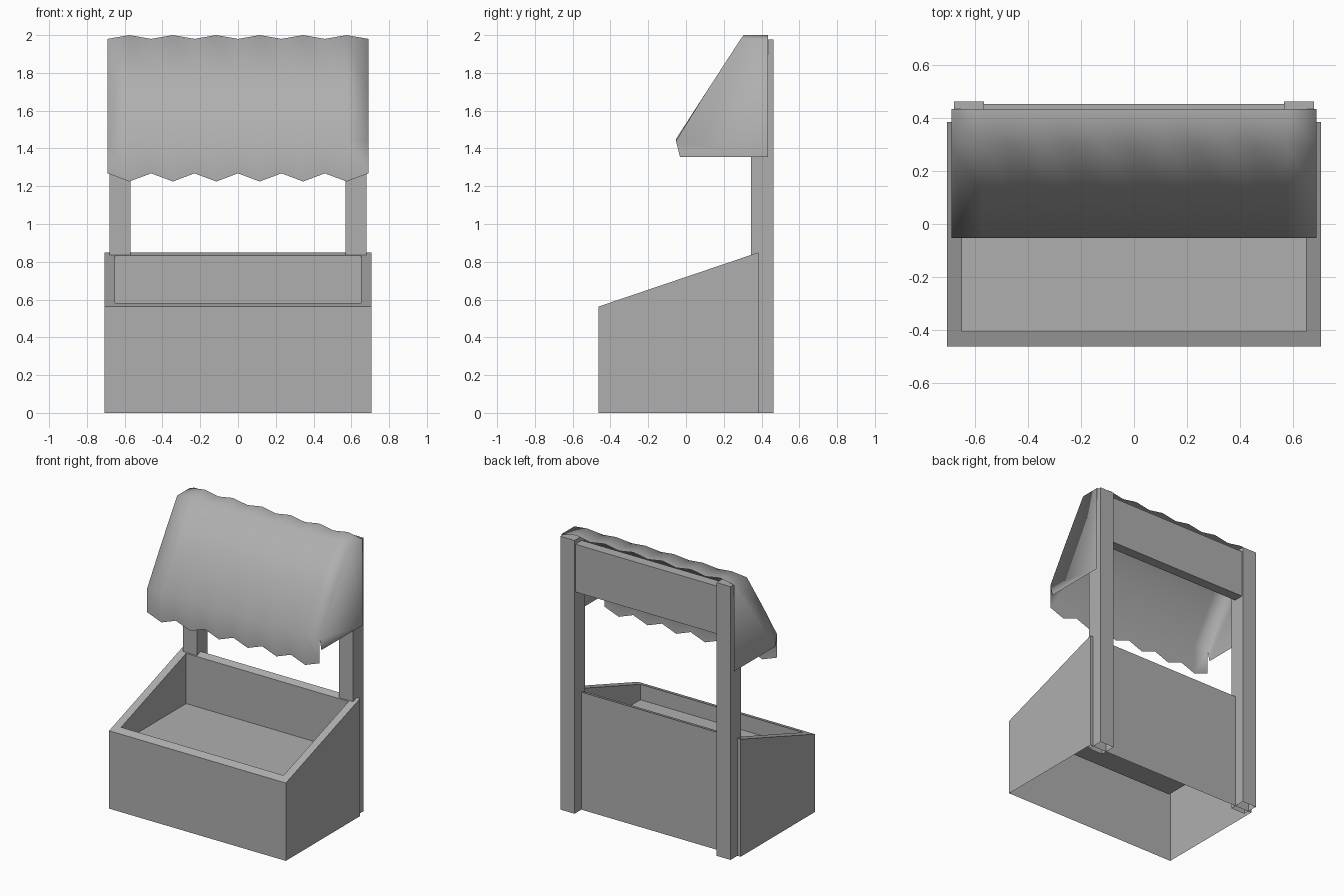
import bpy

if "Cube" in bpy.data.objects:
    bpy.data.objects.remove(bpy.data.objects["Cube"])

# Darker grey used on every part
grey = bpy.data.materials.new("dark_grey")
grey.diffuse_color = (0.43, 0.43, 0.43, 1.0)
grey.use_nodes = True
grey.node_tree.nodes["Principled BSDF"].inputs["Base Color"].default_value = grey.diffuse_color

def mesh_object(name, verts, faces, smooth=False):
    me = bpy.data.meshes.new(name)
    me.from_pydata(verts, [], faces)
    me.update()
    me.materials.append(grey)
    for p in me.polygons:
        p.use_smooth = smooth
    ob = bpy.data.objects.new(name, me)
    bpy.context.collection.objects.link(ob)
    return ob

def box(name, x0, x1, y0, y1, z0, z1, bottom=True):
    v = [(x, y, z) for x in (x0, x1) for y in (y0, y1) for z in (z0, z1)]
    f = [(0, 1, 3, 2), (4, 6, 7, 5), (0, 4, 5, 1), (2, 3, 7, 6), (1, 5, 7, 3)]
    if bottom:
        f.append((0, 2, 6, 4))
    return mesh_object(name, v, f)

# Crate: open-bottomed shell with slanted rim and a recessed tray
X, Y0, Y1 = 0.707, -0.463, 0.385
def rim(y):
    return 0.563 + (y - Y0) * (0.85 - 0.563) / (Y1 - Y0)

def ring(x, y0, y1, z):
    return [(px, py, z(py)) for px, py in ((-x, y0), (x, y0), (x, y1), (-x, y1))]

rings = [ring(X, Y0, Y1, lambda y: 0.0), ring(X, Y0, Y1, rim),
         ring(0.65, -0.407, 0.335, rim), ring(0.65, -0.407, 0.335, lambda y: 0.47)]
faces = [(r * 4 + i, r * 4 + (i + 1) % 4, r * 4 + 4 + (i + 1) % 4, r * 4 + 4 + i)
         for r in range(3) for i in range(4)]
faces.append((12, 13, 14, 15))
mesh_object("display_crate", sum(rings, []), faces)

# Posts (open at the foot) and the beam between them
for side, s in (("left", -1), ("right", 1)):
    xs = sorted((s * 0.568, s * 0.681))
    box(side + "_post", xs[0], xs[1], 0.343, 0.463, 0.0, 1.976, bottom=False)
box("top_beam", -0.57, 0.57, 0.38, 0.453, 1.6, 1.945)

# Awning: rippled sheet, profile swept over 13 columns
crest = [(0.435, 2.0), (0.305, 2.0), (0.11, 1.702), (-0.053, 1.45), (-0.053, 1.225)]
trough = [(0.435, 1.98), (0.29, 1.98), (0.105, 1.695), (-0.053, 1.44), (-0.053, 1.268)]
verts, faces, n = [], [], 5
for c in range(13):
    verts += [((c - 6) * 0.115, y, z) for y, z in (crest if c % 2 else trough)]
for c in range(12):
    for r in range(n - 1):
        a = c * n + r
        faces.append((a, a + 1, a + n + 1, a + n))

# Awning side panels share the end columns
for c in (0, 12):
    k = len(verts)
    verts += [((c - 6) * 0.115, y, 1.355) for y in (-0.032, 0.435)]
    f = [c * n, c * n + 1, c * n + 2, c * n + 3, k, k + 1]
    faces.append(tuple(reversed(f)) if c == 0 else tuple(f))
mesh_object("awning", verts, faces, smooth=True)
